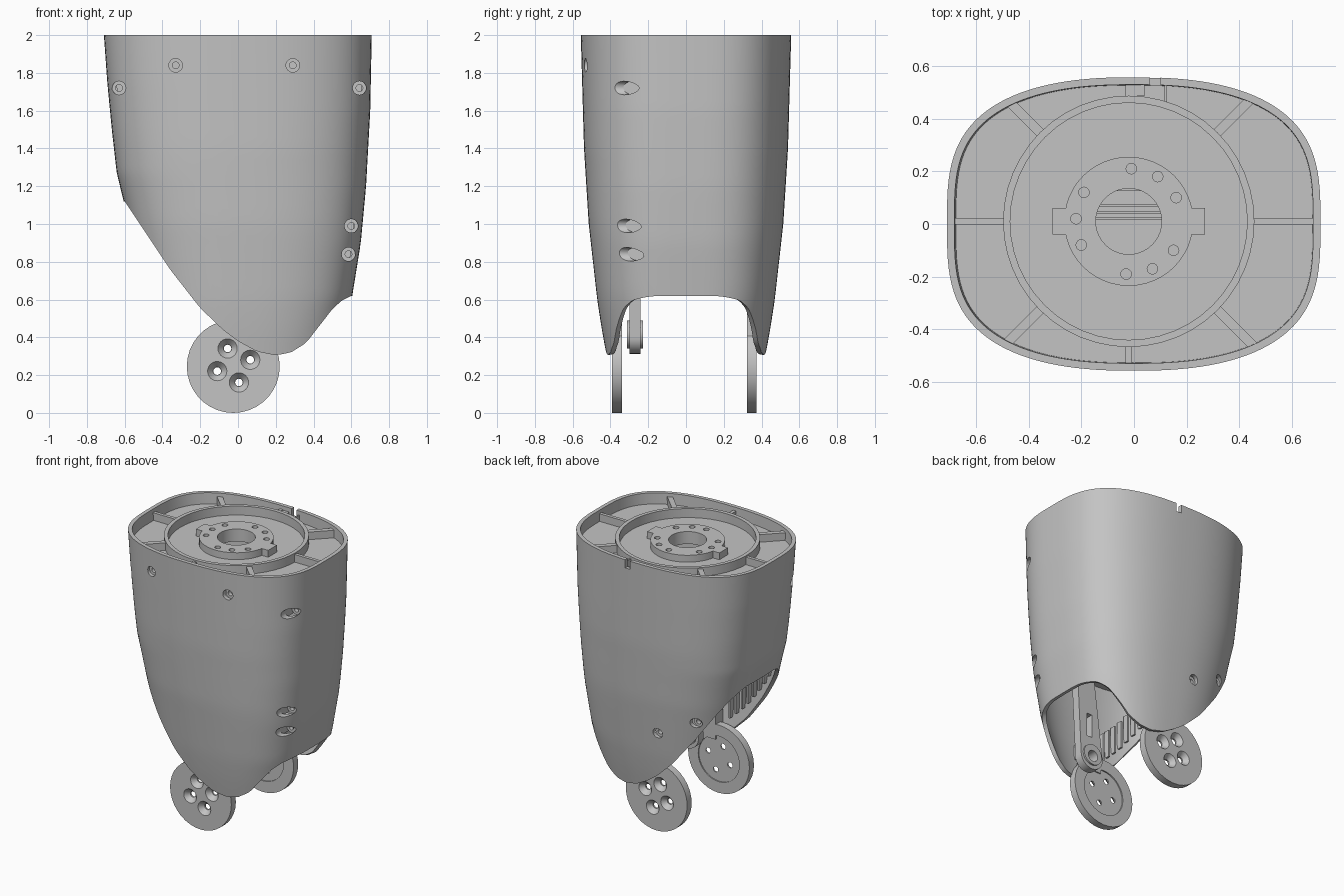
import bpy, bmesh, math
from mathutils import Vector, Matrix

cube = bpy.data.objects.get("Cube")
if cube:
    bpy.data.objects.remove(cube)

GREY = (0.55, 0.55, 0.55, 1)
mat = bpy.data.materials.new("light grey plastic")
mat.use_nodes = True
mat.diffuse_color = GREY
mat.node_tree.nodes["Principled BSDF"].inputs["Base Color"].default_value = GREY
parts = []
P, Q = 2.4, 3.2       # squareness of the body section along x and y
CX, CY = -0.02, 0.01  # centre of the top mount


def make(name, bm, part=True):
    bmesh.ops.recalc_face_normals(bm, faces=bm.faces)
    me = bpy.data.meshes.new(name)
    bm.to_mesh(me)
    bm.free()
    ob = bpy.data.objects.new(name, me)
    bpy.context.collection.objects.link(ob)
    if part:
        me.materials.append(mat)
        parts.append(ob)
    return ob


def box(bm, lo, hi, turn=Matrix.Identity(4)):
    lo, hi = Vector(lo), Vector(hi)
    m = Matrix.Translation((lo + hi) / 2) @ Matrix.Diagonal((*(hi - lo), 1))
    bmesh.ops.create_cube(bm, size=1, matrix=turn @ m)


def rod(bm, p0, p1, r0, r1=None, seg=32):
    p0, p1 = Vector(p0), Vector(p1)
    d = p1 - p0
    m = Matrix.Translation((p0 + p1) / 2) @ d.to_track_quat('Z', 'Y').to_matrix().to_4x4()
    bmesh.ops.create_cone(bm, cap_ends=True, segments=seg, radius1=r0,
                          radius2=r0 if r1 is None else r1, depth=d.length, matrix=m)


def bake(ob):
    dg = bpy.context.evaluated_depsgraph_get()
    old = ob.data
    new = bpy.data.meshes.new_from_object(ob.evaluated_get(dg))
    ob.modifiers.clear()
    ob.data = new
    bpy.data.meshes.remove(old)


def cut(ob, bm):
    cutter = make("cutter", bm, False)
    cutter.hide_render = True
    mod = ob.modifiers.new("cut", 'BOOLEAN')
    mod.operation, mod.solver, mod.object = 'DIFFERENCE', 'EXACT', cutter
    bake(ob)
    bpy.data.objects.remove(cutter)


def interp(keys, v):
    if v <= keys[0][0]:
        return keys[0][1]
    for (a, p), (b, q) in zip(keys, keys[1:]):
        if v <= b:
            return p + (q - p) * (v - a) / (b - a)
    return keys[-1][1]


# Body silhouettes by height, and the lower trim line by x
LEFT = [(0.3, -0.42), (1.12, -0.605), (1.27, -0.642), (1.5, -0.668), (1.75, -0.692), (2, -0.71)]
RIGHT = [(0.3, 0.52), (0.62, 0.605), (0.9, 0.65), (1.2, 0.678), (1.6, 0.7), (2, 0.708)]
DEPTH = [(0.3, 0.42), (0.45, 0.447), (0.6, 0.47), (1, 0.515), (1.4, 0.54), (2, 0.557)]
TRIM = [(-0.6, 1.12), (-0.5, 0.97), (-0.36, 0.76), (-0.2, 0.555), (-0.08, 0.44), (0, 0.38),
        (0.1, 0.325), (0.2, 0.305), (0.28, 0.32), (0.36, 0.37), (0.43, 0.46), (0.5, 0.55),
        (0.55, 0.595), (0.6, 0.62)]


def dims(z):
    l, r = interp(LEFT, z), interp(RIGHT, z)
    return (l + r) / 2, (r - l) / 2, interp(DEPTH, z)


def section(t, z, inset=0.0):
    cx, a, b = dims(z)
    c, s = math.cos(t), math.sin(t)
    return Vector((cx + math.copysign(abs(c) ** (2 / P), c) * (a - inset),
                   math.copysign(abs(s) ** (2 / Q), s) * (b - inset), z))


def wall_y(x, z, inset=0.0):
    cx, a, b = dims(z)
    k = min(abs((x - cx) / (a - inset)), 1)
    return (b - inset) * (1 - k ** P) ** (1 / Q)


def plate(name, top, thick):
    bm = bmesh.new()
    a, b = [[bm.verts.new(section(math.tau * i / 96, z, 0.015)) for i in range(96)]
            for z in (top, top - thick)]
    bm.faces.new(a)
    bm.faces.new(b)
    for i in range(96):
        k = (i + 1) % 96
        bm.faces.new((a[i], a[k], b[k], b[i]))
    return make(name, bm)


# Outer shell: columns run from the rim to the trim line
bm = bmesh.new()
COLS, ROWS = 128, 28
grid = []
for i in range(COLS):
    t = math.tau * i / COLS
    low = 1.0
    for _ in range(40):
        low = interp(TRIM, section(t, low).x)
    grid.append([bm.verts.new(section(t, 2 + (low - 2) * j / ROWS)) for j in range(ROWS + 1)])
for i in range(COLS):
    p, q = grid[i], grid[(i + 1) % COLS]
    for j in range(ROWS):
        bm.faces.new((p[j], p[j + 1], q[j + 1], q[j]))
shell = make("outer_shell", bm)
solid = shell.modifiers.new("wall", 'SOLIDIFY')
solid.thickness, solid.offset = 0.028, -1
bake(shell)
for v in shell.data.vertices:
    v.co.z = min(v.co.z, 2)

# Screw holes with sunk seats, backing blocks at the corners, and the rim notch
SCREWS = [(-0.33, 1.84, -1), (0.29, 1.84, -1), (-0.63, 1.72, -1), (0.643, 1.72, -1),
          (0.6, 0.99, -1), (0.585, 0.84, -1), (-0.11, 0.77, 1), (-0.375, 0.89, 1)]
holes, seats, bores, blocks = (bmesh.new() for _ in range(4))
for x, z, s in SCREWS:
    y = wall_y(x, z)
    seat = min(wall_y(x + math.copysign(0.032, x), z) - 0.012, y - 0.03)
    rod(holes, (x, s * (y + 0.1), z), (x, s * (seat - 0.01), z), 0.036, seg=24)
    rod(seats, (x, s * seat, z), (x, s * (seat - 0.06), z), 0.037, seg=24)
    rod(bores, (x, s * y, z), (x, s * (seat - 0.03), z), 0.018, seg=16)
    if abs(x) > 0.5:
        xs = sorted(math.copysign(abs(x) - d, x) for d in (0.036, 0.05))
        ys = sorted((s * (y + 0.005), s * (seat - 0.06)))
        box(blocks, (xs[0], ys[0], z - 0.042), (xs[1], ys[1], z + 0.042))
box(holes, (0.06, 0.49, 1.94), (0.1, 0.62, 2.1))
cut(shell, holes)
cut(make("screw_seats", seats), bores)
make("screw_backing_blocks", blocks)

# Recessed deck
DECK = 1.92
deck = plate("top_deck", DECK, 0.04)
bm = bmesh.new()
rod(bm, (CX, CY, 1.5), (CX, CY, 2.2), 0.125, seg=40)
cut(deck, bm)

# Raised ring on the deck
bm = bmesh.new()
rod(bm, (CX, CY, DECK - 0.01), (CX, CY, 1.985), 0.477, seg=48)
ring = make("deck_ring", bm)
bm = bmesh.new()
rod(bm, (CX, CY, 1.8), (CX, CY, 2.2), 0.45, seg=48)
cut(ring, bm)

# Radial ribs between ring and wall, plus cable clip blocks
bm = bmesh.new()
for k in range(8):
    t = k * math.pi / 4
    reach = 0.47
    while abs(CY + reach * math.sin(t)) < wall_y(CX + reach * math.cos(t), DECK, 0.02):
        reach += 0.002
    w = 0.018 if k % 2 else 0.012
    turn = Matrix.Translation((CX, CY, 0)) @ Matrix.Rotation(t, 4, 'Z')
    box(bm, (0.465, -w, DECK - 0.01), (reach, w, 1.975), turn)
box(bm, (-0.03, 0.485, DECK - 0.01), (0.04, 0.535, 1.97))
box(bm, (0.115, 0.46, DECK - 0.01), (0.125, 0.535, 1.97))
make("deck_ribs", bm)

# Central hub with locating tabs and bolt holes
bm = bmesh.new()
rod(bm, (CX, CY, DECK - 0.02), (CX, CY, 1.97), 0.245, seg=48)
hub = make("mount_hub", bm)
bm = bmesh.new()
rod(bm, (CX, CY, 1.8), (CX, CY, 2.2), 0.125, seg=40)
BOLTS = [(-0.01, 0.21), (0.09, 0.18), (0.16, 0.1), (-0.19, 0.12), (-0.22, 0.02),
         (-0.2, -0.08), (-0.03, -0.19), (0.07, -0.17), (0.15, -0.1)]
for x, y in BOLTS:
    rod(bm, (x, y, 1.925), (x, y, 2.1), 0.02, seg=16)
cut(hub, bm)
bm = bmesh.new()
for s in (-1, 1):
    xs = sorted((CX + s * 0.235, CX + s * 0.29))
    box(bm, (xs[0], CY - 0.05, DECK - 0.01), (xs[1], CY + 0.05, 1.97))
make("hub_tabs", bm)

# Inner floor above the open underside, with slats and wall fins
FLOOR = 1.17
plate("inner_floor", FLOOR, 0.03)
bm = bmesh.new()
for y in (0.02, 0.045, 0.07, 0.13):
    box(bm, (-0.4, y - 0.005, FLOOR - 0.01), (0.4, y + 0.005, FLOOR + 0.03))
for k in range(8):
    x = -0.42 + 0.05 * k
    z = interp(TRIM, x) + 0.1
    y = -wall_y(x, z, 0.02)
    box(bm, (x - 0.006, y, z), (x + 0.006, y + 0.04, z + 0.2))
make("inner_slats", bm)

# Joint discs with countersunk holes, inner recess and neck
DX, DZ = -0.025, 0.246
PATTERN = [(-0.03, 0.095), (0.09, 0.035), (-0.085, -0.025), (0.03, -0.085)]
for name, s, y0, y1 in (("front", -1, 0.34, 0.392), ("back", 1, 0.322, 0.374)):
    bm = bmesh.new()
    rod(bm, (DX, s * y0, DZ), (DX, s * y1, DZ), 0.246, seg=36)
    disc = make(name + "_joint_disc", bm)
    sinks, drills, recess = bmesh.new(), bmesh.new(), bmesh.new()
    for dx, dz in PATTERN:
        x, z = DX + dx, DZ + dz
        rod(sinks, (x, s * (y0 + 0.018), z), (x, s * (y1 + 0.001), z), 0.022, 0.052, seg=24)
        rod(drills, (x, s * 0.3, z), (x, s * 0.45, z), 0.02, seg=16)
    rod(recess, (DX, s * (y0 - 0.02), DZ), (DX, s * (y0 + 0.008), DZ), 0.165, seg=36)
    for c in (recess, sinks, drills):
        cut(disc, c)
    bm = bmesh.new()
    ys = sorted((s * y0, s * y1))
    box(bm, (0.0, ys[0], 0.38), (0.16, ys[1], 0.57))
    ys = sorted((s * (y0 + 0.01), s * 0.425))
    box(bm, (0.0, ys[0], 0.46), (0.16, ys[1], 0.57))
    make(name + "_disc_neck", bm)

# Inner link arm with a slot and a bored pivot boss
LX, LZ = 0.16, 0.405
bm = bmesh.new()
outline = [(LX + 0.092 * math.cos(t), LZ + 0.092 * math.sin(t))
           for t in (math.pi + math.pi * k / 16 for k in range(17))]
outline += [(LX + 0.13, FLOOR - 0.02), (LX, FLOOR - 0.02)]
face = bm.faces.new([bm.verts.new((x, -0.3, z)) for x, z in outline])
moved = bmesh.ops.extrude_face_region(bm, geom=[face])["geom"]
bmesh.ops.translate(bm, vec=(0, 0.06, 0), verts=[v for v in moved if isinstance(v, bmesh.types.BMVert)])
arm = make("link_arm", bm)
bm = bmesh.new()
rod(bm, (LX, -0.4, LZ), (LX, -0.1, LZ), 0.04, seg=24)
box(bm, (LX, -0.4, 0.55), (LX + 0.04, -0.1, 0.72))
cut(arm, bm)
bm = bmesh.new()
rod(bm, (LX, -0.312, LZ + 0.01), (LX, -0.228, LZ + 0.01), 0.075)
boss = make("pivot_boss", bm)
bm = bmesh.new()
rod(bm, (LX, -0.4, LZ), (LX, -0.1, LZ), 0.04, seg=24)
cut(boss, bm)

# Smooth shading with sharp edges kept
bpy.ops.object.select_all(action='DESELECT')
for ob in parts:
    ob.select_set(True)
bpy.context.view_layer.objects.active = shell
bpy.ops.object.shade_smooth_by_angle(angle=math.radians(30))
